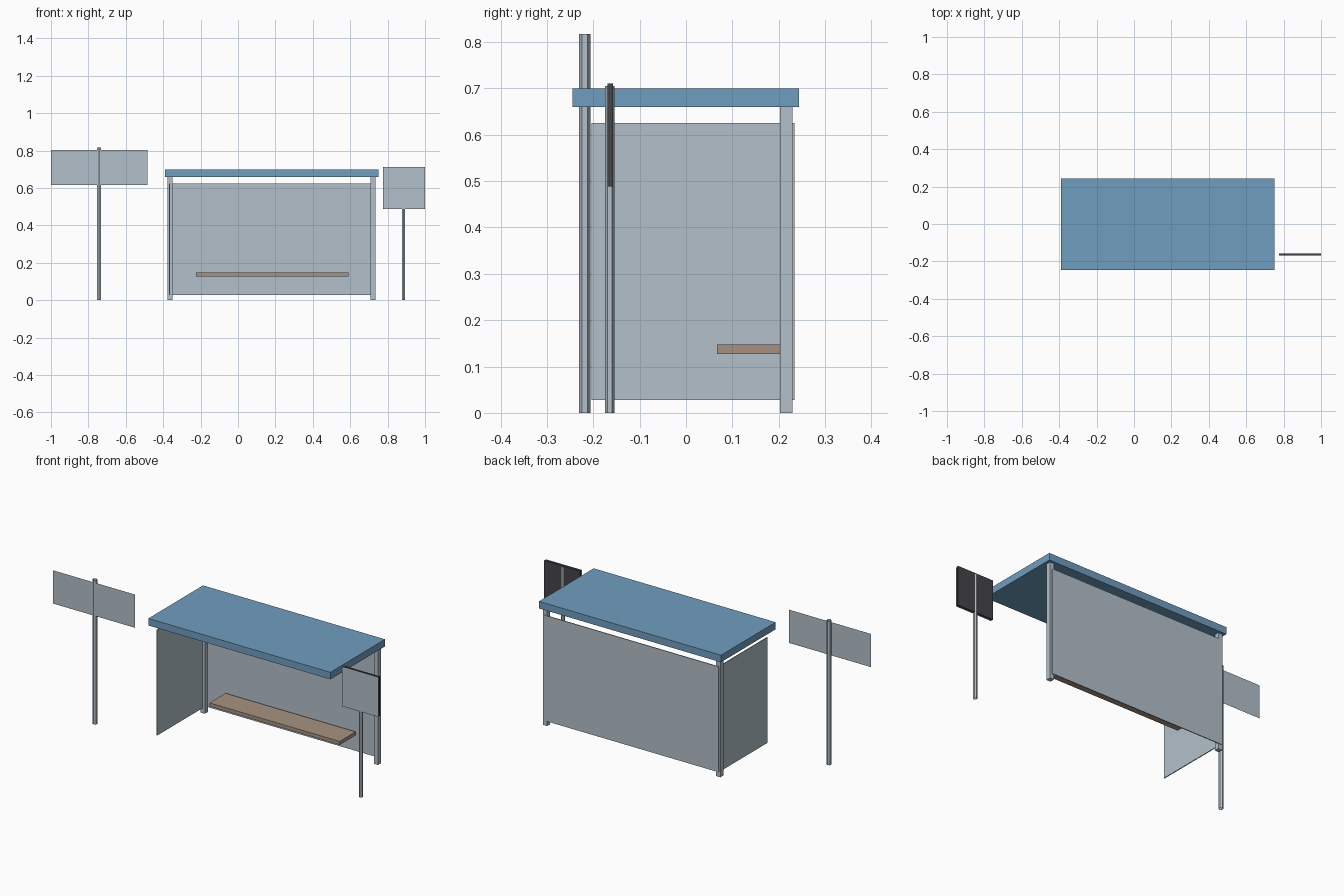
import bpy
import bmesh
from mathutils import Vector

cube = bpy.data.objects.get("Cube")
if cube:
    bpy.data.objects.remove(cube, do_unlink=True)


def material(name, rgb):
    mat = bpy.data.materials.new(name)
    mat.use_nodes = True
    colour = (*rgb, 1.0)
    mat.diffuse_color = colour
    mat.node_tree.nodes["Principled BSDF"].inputs["Base Color"].default_value = colour
    return mat


GREY = material("pale grey", (0.45, 0.53, 0.59))
BLUE = material("roof blue", (0.16, 0.34, 0.53))
WOOD = material("bench wood", (0.39, 0.29, 0.22))
DARK = material("dark grey", (0.06, 0.06, 0.065))


def finish(name, bm, mat):
    mesh = bpy.data.meshes.new(name)
    bm.to_mesh(mesh)
    bm.free()
    mesh.materials.append(mat)
    obj = bpy.data.objects.new(name, mesh)
    bpy.context.collection.objects.link(obj)
    return obj


def box(name, x, y, z, mat):
    """Box spanning the given (low, high) ranges."""
    bm = bmesh.new()
    bmesh.ops.create_cube(bm, size=1)
    for v in bm.verts:
        v.co = Vector([(r[0] + r[1]) / 2 + c * (r[1] - r[0])
                       for r, c in zip((x, y, z), v.co)])
    return finish(name, bm, mat)


def sheet(name, x, y, z, mat):
    """Flat upright sheet facing the front."""
    bm = bmesh.new()
    bm.faces.new([bm.verts.new((px, y, pz)) for px, pz in
                  ((x[0], z[0]), (x[1], z[0]), (x[1], z[1]), (x[0], z[1]))])
    return finish(name, bm, mat)


def pole(name, x, y, radius, height):
    """Open six-sided tube with a corner towards the front."""
    bm = bmesh.new()
    bmesh.ops.create_cone(bm, cap_ends=False, segments=6,
                          radius1=radius, radius2=radius, depth=height)
    # put corners on the y axis
    if max(v.co.x for v in bm.verts) > 0.95 * radius:
        for v in bm.verts:
            v.co.x, v.co.y = -v.co.y, v.co.x
    bmesh.ops.translate(bm, verts=bm.verts, vec=(x, y, height / 2))
    return finish(name, bm, GREY)


# Shelter: roof, two rear posts, glazing and bench
box("roof", (-0.39, 0.75), (-0.245, 0.244), (0.66, 0.70), BLUE)
for side, x in (("right", -0.363), ("left", 0.721)):
    box(f"{side}_post", (x - 0.013, x + 0.013), (0.203, 0.23), (0, 0.66), GREY)
PANEL_Z = (0.028, 0.625)
box("back_panel", (-0.368, 0.722), (0.229, 0.234), PANEL_Z, GREY)
box("side_panel", (-0.369, -0.364), (-0.204, 0.215), PANEL_Z, GREY)
box("bench", (-0.225, 0.59), (0.067, 0.21), (0.127, 0.147), WOOD)

# Tall flag sign
pole("flag_pole", -0.743, -0.2185, 0.0125, 0.817)
sheet("flag_sign", (-1.0, -0.485), -0.228, (0.615, 0.803), GREY)

# Timetable sign with dark backing board
pole("timetable_pole", 0.885, -0.1645, 0.0105, 0.705)
box("timetable_board", (0.775, 1.0), (-0.169, -0.158), (0.488, 0.711), DARK)
sheet("timetable_face", (0.775, 1.0), -0.1755, (0.488, 0.711), GREY)
